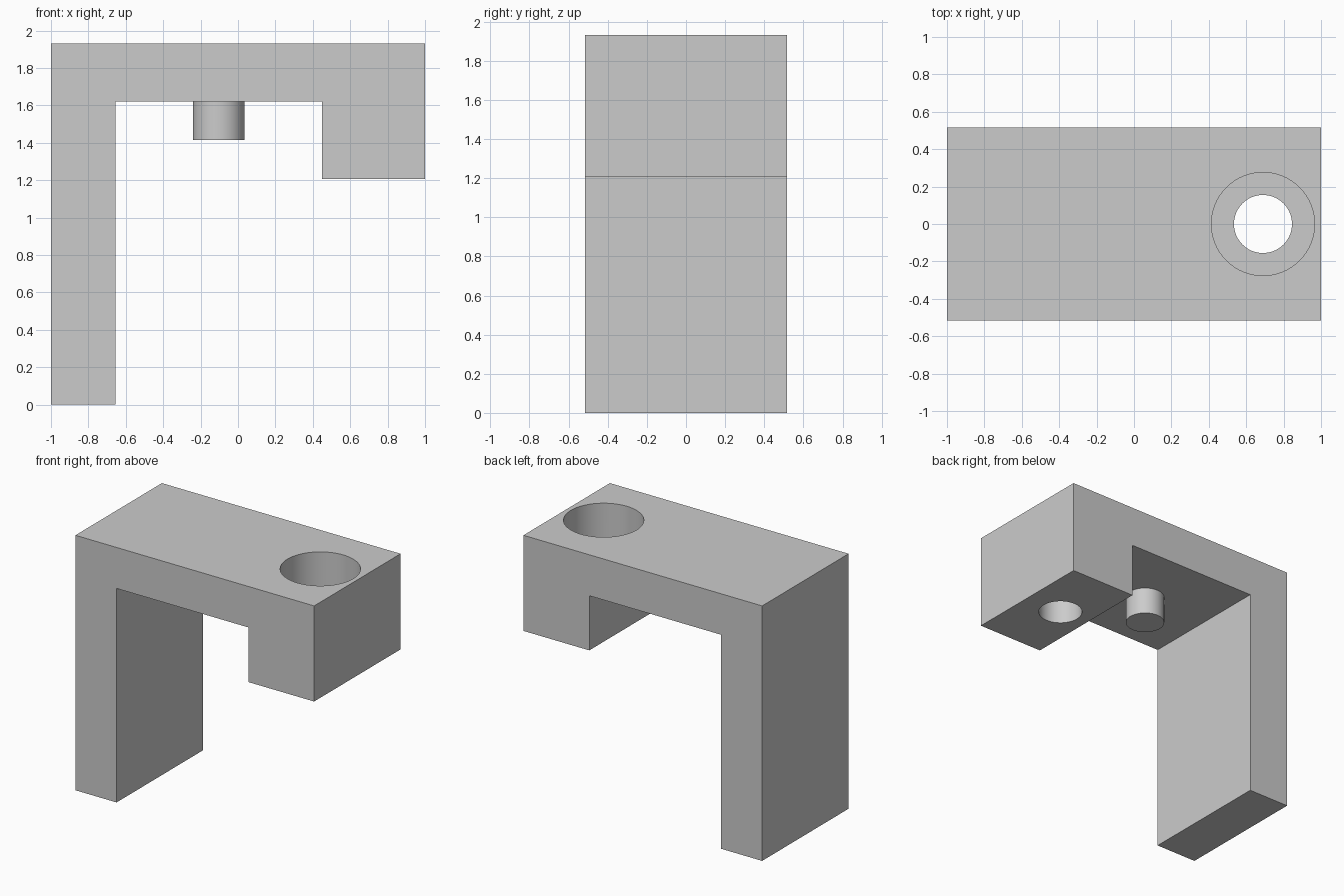
import bpy
import bmesh

cube = bpy.data.objects.get("Cube")
if cube:
    bpy.data.objects.remove(cube, do_unlink=True)

U = 2 / 58                       # design unit: the part is 58 units long
LENGTH, DEPTH, HEIGHT = 58, 30, 56
LEG, SLAB, BLOCK, BLOCK_DROP = 10, 9, 16, 21

grey = bpy.data.materials.new("plain grey")
grey.use_nodes = True
colour = (0.6, 0.6, 0.6, 1)
grey.diffuse_color = colour
grey.node_tree.nodes["Principled BSDF"].inputs["Base Color"].default_value = colour


def finish(name, bm):
    bmesh.ops.recalc_face_normals(bm, faces=bm.faces)
    mesh = bpy.data.meshes.new(name)
    bm.to_mesh(mesh)
    bm.free()
    mesh.materials.append(grey)
    obj = bpy.data.objects.new(name, mesh)
    bpy.context.collection.objects.link(obj)
    return obj


def activate(obj):
    bpy.ops.object.select_all(action="DESELECT")
    obj.select_set(True)
    bpy.context.view_layer.objects.active = obj


def cylinder(name, x, radius, z_low, z_high):
    """Upright cylinder, x measured from the leg end, all in design units."""
    bm = bmesh.new()
    bmesh.ops.create_cone(bm, cap_ends=True, segments=64, radius1=radius * U,
                          radius2=radius * U, depth=(z_high - z_low) * U)
    obj = finish(name, bm)
    obj.location = ((x - LENGTH / 2) * U, 0, (z_low + z_high) / 2 * U)
    return obj


# Bracket body: side profile extruded through the depth
under, block_x = HEIGHT - SLAB, LENGTH - BLOCK
profile = [(0, 0), (LEG, 0), (LEG, under), (block_x, under),
           (block_x, HEIGHT - BLOCK_DROP), (LENGTH, HEIGHT - BLOCK_DROP),
           (LENGTH, HEIGHT), (0, HEIGHT)]
bm = bmesh.new()
face = bm.faces.new([bm.verts.new(((x - LENGTH / 2) * U, -DEPTH / 2 * U, z * U))
                     for x, z in profile])
extruded = bmesh.ops.extrude_face_region(bm, geom=[face])["geom"]
bmesh.ops.translate(bm, vec=(0, DEPTH * U, 0),
                    verts=[v for v in extruded if isinstance(v, bmesh.types.BMVert)])
body = finish("bracket_body", bm)

# Counterbored bolt hole through the block
hole_x = LENGTH - 9
cutters = [cylinder("counterbore_cutter", hole_x, 8, HEIGHT - 8, HEIGHT + 4),
           cylinder("bolt_hole_cutter", hole_x, 4.5, HEIGHT - BLOCK_DROP - 4, HEIGHT + 2)]
for cutter in cutters:
    cutter.hide_render = True
    activate(body)
    mod = body.modifiers.new("hole", "BOOLEAN")
    mod.operation = "DIFFERENCE"
    mod.solver = "EXACT"
    mod.object = cutter
    bpy.ops.object.modifier_apply(modifier=mod.name)
for cutter in cutters:
    bpy.data.objects.remove(cutter, do_unlink=True)

# Locating peg under the slab
peg = cylinder("locating_peg", 26, 4, under - 6, under + 1)

for obj in (body, peg):
    activate(obj)
    bpy.ops.object.shade_smooth_by_angle()
